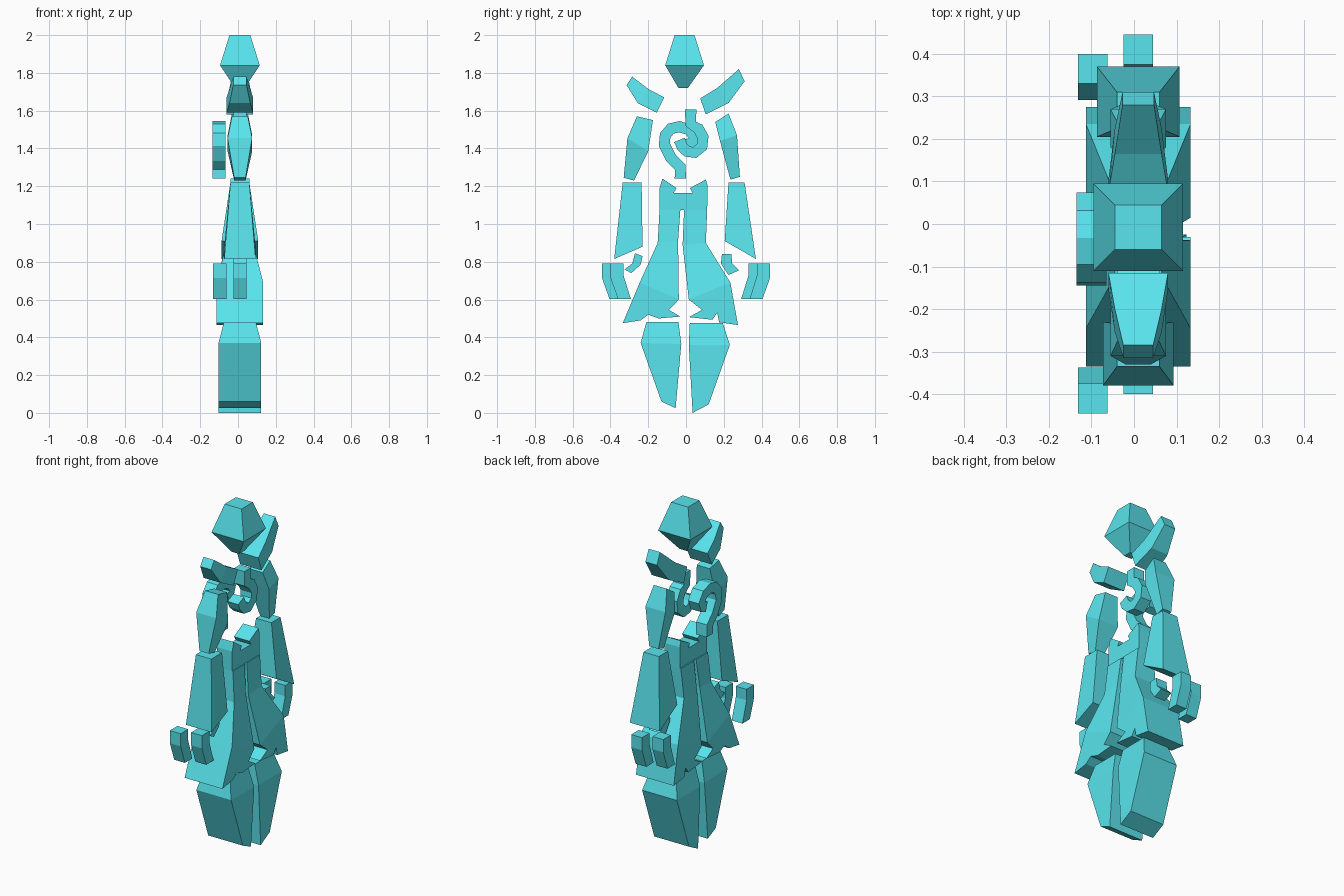
import bpy, bmesh, math
from mathutils import Vector

mat = bpy.data.materials.new("cyan")
mat.diffuse_color = (0.1, 0.78, 0.85, 1)


def finish(name, bm):
    bmesh.ops.recalc_face_normals(bm, faces=bm.faces[:])
    me = bpy.data.meshes.new(name)
    bm.to_mesh(me)
    bm.free()
    me.materials.append(mat)
    ob = bpy.data.objects.new(name, me)
    bpy.context.collection.objects.link(ob)
    return ob


# Loft of rectangular sections: (y1, z1, y2, z2, half width in x)
def loft(name, secs, cx=0.01):
    bm = bmesh.new()
    rings = []
    for y1, z1, y2, z2, w in secs:
        rings.append([bm.verts.new(p) for p in (
            (cx - w, y1, z1), (cx + w, y1, z1), (cx + w, y2, z2), (cx - w, y2, z2))])
    for a, b in zip(rings, rings[1:]):
        for i in range(4):
            j = (i + 1) % 4
            bm.faces.new((a[i], a[j], b[j], b[i]))
    bm.faces.new(rings[0])
    bm.faces.new(rings[-1])
    return finish(name, bm)


# Side profile (y, z) extruded in x
def slab(name, pts, w, cx=0.01):
    bm = bmesh.new()
    f = bm.faces.new([bm.verts.new((cx - w, y, z)) for y, z in pts])
    ext = bmesh.ops.extrude_face_region(bm, geom=[f], use_keep_orig=True)
    vs = [g for g in ext["geom"] if isinstance(g, bmesh.types.BMVert)]
    bmesh.ops.translate(bm, verts=vs, vec=(2 * w, 0, 0))
    return finish(name, bm)


# Flat ribbon of constant width along a (y, z) path
def ribbon(name, path, cx, half=0.03, w=0.035):
    p = [Vector(q) for q in path]
    secs = []
    for i, q in enumerate(p):
        t = (p[min(i + 1, len(p) - 1)] - p[max(i - 1, 0)]).normalized()
        n = Vector((-t.y, t.x)) * half
        secs.append((q.x + n.x, q.y + n.y, q.x - n.x, q.y - n.y, w))
    return loft(name, secs, cx)


# Head
loft("head", [(-.06, 2, .045, 2, .055), (-.11, 1.84, .095, 1.84, .105),
              (-.04, 1.72, .01, 1.72, .025)])

# Shoulders
loft("shoulder_front", [(-.285, 1.78, -.315, 1.735, .035), (-.2, 1.715, -.255, 1.64, .055),
                        (-.115, 1.67, -.155, 1.59, .07)])
loft("shoulder_back", [(.28, 1.82, .31, 1.755, .037), (.165, 1.72, .225, 1.64, .055),
                       (.075, 1.665, .105, 1.58, .07)])

# Upper arms
loft("upper_arm_front", [(-.26, 1.57, -.175, 1.55, .042), (-.31, 1.455, -.20, 1.385, .065),
                         (-.33, 1.245, -.275, 1.23, .03)])
loft("upper_arm_back", [(.225, 1.585, .155, 1.54, .042), (.27, 1.47, .18, 1.44, .065),
                        (.285, 1.25, .235, 1.235, .03)])

# Forearms
loft("forearm_front", [(-.335, 1.22, -.235, 1.22, .05), (-.38, .815, -.23, .88, .083)])
loft("forearm_back", [(.31, 1.22, .225, 1.22, .05), (.37, .815, .205, .91, .097)])

# Fingers: two bent pegs per hand
for name, s, cx, off in (("finger_front_a", -1, -.097, 0), ("finger_front_b", -1, .01, -.045),
                         ("finger_back_a", 1, -.097, -.045), ("finger_back_b", 1, .01, 0)):
    loft(name, [(s * (o + off), z, s * (i + off), z2, .035) for o, z, i, z2 in
                ((.445, .79, .375, .79), (.445, .715, .375, .725), (.405, .603, .337, .603))], cx)

# Thumbs
loft("thumb_front", [(-.27, .845, -.23, .83, .035), (-.285, .79, -.24, .785, .035),
                     (-.325, .76, -.29, .74, .035)])
loft("thumb_back", [(.19, .84, .24, .84, .035), (.185, .79, .245, .79, .035),
                    (.225, .73, .28, .755, .035)])

# Chest hooks, interlocking
ribbon("hook_low", [(-.03, 1.24), (-.03, 1.30), (-.08, 1.35), (-.115, 1.42), (-.11, 1.47),
                    (-.08, 1.505), (-.035, 1.515), (.015, 1.5), (.045, 1.46), (.03, 1.43),
                    (0, 1.42)], -.1)
ribbon("hook_high", [(.025, 1.605), (.025, 1.53), (.065, 1.505), (.09, 1.46), (.085, 1.41),
                     (.045, 1.378), (.005, 1.385), (-.02, 1.41), (-.035, 1.445)], .01)

# Hips
slab("hips", [(-.125, 1.24), (-.05, 1.19), (-.065, 1.165), (.035, 1.165), (.02, 1.19),
              (.105, 1.235), (.115, 1.2), (.112, 1.075), (-.14, 1.075), (-.14, 1.19)], .05)

# Flared thighs
loft("thigh_front", [(-.14, 1.075, -.03, 1.075, .055), (-.15, .9, -.042, .91, .07),
                     (-.245, .69, -.038, .6, .123)])
loft("thigh_back", [(.112, 1.075, -.01, 1.075, .055), (.105, .9, -.018, .89, .07),
                    (.235, .69, .015, .6, .123)])

# Ragged hems
slab("hem_front", [(-.245, .69), (-.335, .475), (-.24, .49), (-.20, .52), (-.145, .5),
                   (-.03, .51), (-.09, .545), (-.038, .6)], .123)
slab("hem_back", [(.235, .69), (.275, .465), (.175, .48), (.165, .53), (.14, .493),
                  (.015, .507), (.085, .545), (.015, .6)], .123)

# Lower legs
loft("lower_leg_front", [(-.21, .48, -.04, .48, .085), (-.24, .37, -.025, .365, .113),
                         (-.13, .06, -.055, .025, .113)])
loft("lower_leg_back", [(.195, .475, .02, .475, .085), (.232, .36, .015, .36, .113),
                        (.12, .045, .035, 0, .113)])
